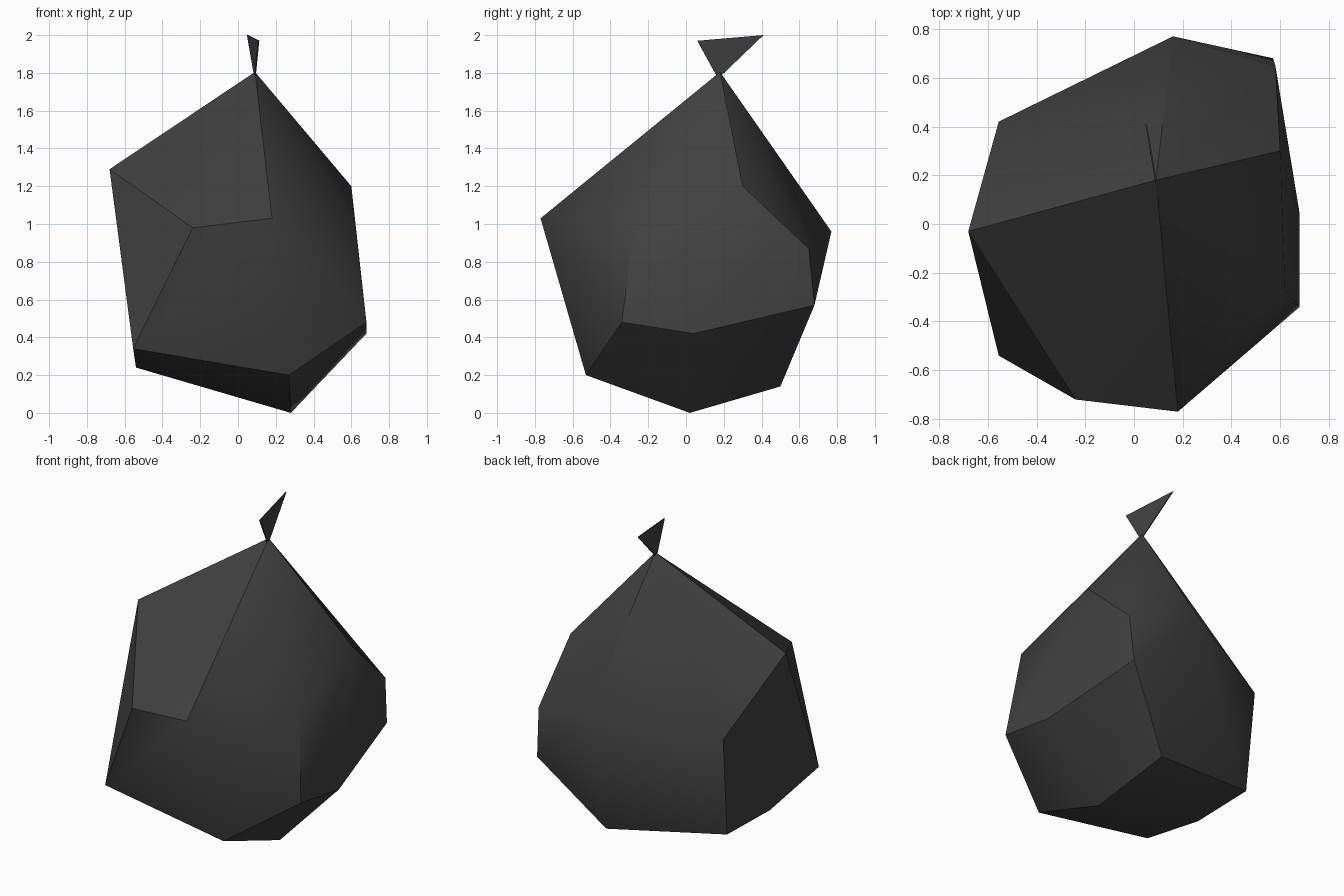
import bpy, bmesh, math
from mathutils import Vector

if "Cube" in bpy.data.objects:
    bpy.data.objects.remove(bpy.data.objects["Cube"])

black = bpy.data.materials.new("charcoal_plastic")
black.diffuse_color = (0.052, 0.052, 0.052, 1)
black.use_nodes = True
black.node_tree.nodes["Principled BSDF"].inputs["Base Color"].default_value = black.diffuse_color


def add_object(name, bm):
    bmesh.ops.recalc_face_normals(bm, faces=bm.faces)
    me = bpy.data.meshes.new(name)
    bm.to_mesh(me)
    bm.free()
    me.materials.append(black)
    ob = bpy.data.objects.new(name, me)
    bpy.context.collection.objects.link(ob)
    return ob


# Sack body: lumpy corners, tightly wrapped
base = [(0.28, 0.02, 0.0), (0.27, -0.53, 0.20), (0.21, 0.50, 0.14),
        (-0.54, 0.36, 0.25), (-0.54, -0.07, 0.24), (-0.555, -0.54, 0.34),
        (0.68, 0.04, 0.42), (0.68, -0.34, 0.48), (0.57, 0.68, 0.57)]
belly = [(-0.24, -0.72, 0.98), (0.18, -0.77, 1.03), (0.62, -0.27, 1.01),
         (0.58, 0.65, 0.87), (0.16, 0.77, 0.96), (-0.555, 0.42, 0.88)]
shoulder = [(-0.68, -0.03, 1.29), (0.60, 0.30, 1.20), (0.09, 0.18, 1.805)]

bm = bmesh.new()
for p in base + belly + shoulder:
    bm.verts.new(p)
res = bmesh.ops.convex_hull(bm, input=bm.verts)
loose = [v for v in bm.verts if not v.link_faces]
bmesh.ops.delete(bm, geom=loose, context='VERTS')
body = add_object("sack_body", bm)

# Smooth the gentle folds, keep the hard creases
bpy.context.view_layer.objects.active = body
body.select_set(True)
bpy.ops.object.shade_smooth_by_angle(angle=math.radians(38))

# Gathered neck flap: a thin triangle rising from the knot
flap = [Vector((0.09, 0.17, 1.77)), Vector((0.11, 0.06, 1.97)), Vector((0.05, 0.41, 2.0))]
n = (flap[1] - flap[0]).cross(flap[2] - flap[0]).normalized() * 0.003
bm = bmesh.new()
a = [bm.verts.new(p + n) for p in flap]
b = [bm.verts.new(p - n) for p in flap]
bm.faces.new(a)
bm.faces.new(b[::-1])
for i in range(3):
    j = (i + 1) % 3
    bm.faces.new((a[i], b[i], b[j], a[j]))
add_object("neck_flap", bm)
